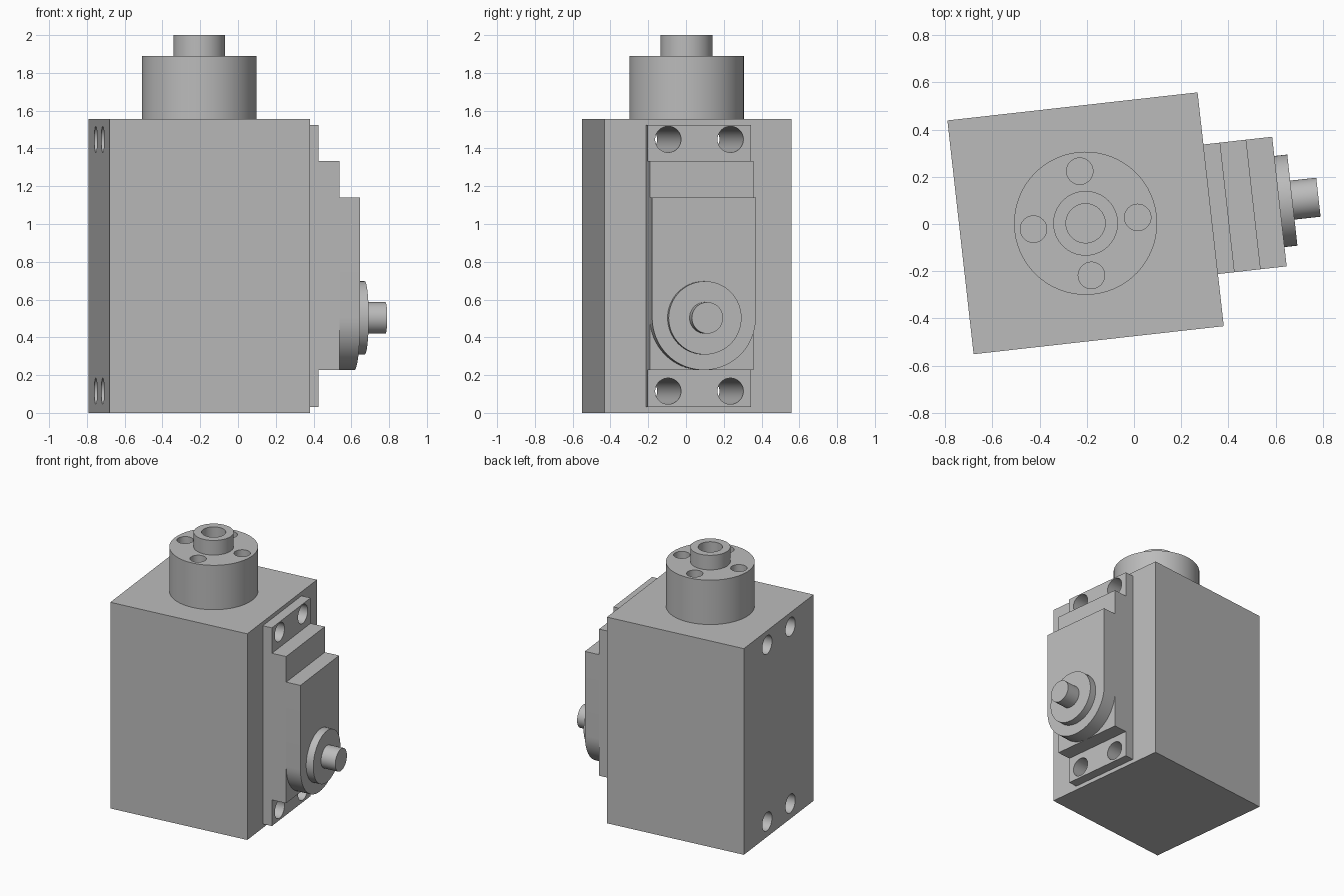
import bpy, bmesh, math
from mathutils import Matrix, Vector

cube = bpy.data.objects.get("Cube")
if cube:
    bpy.data.objects.remove(cube, do_unlink=True)

# One plain grey for the whole casting
grey = bpy.data.materials.new("machined grey")
grey.use_nodes = True
colour = (0.5, 0.5, 0.5, 1)
grey.diffuse_color = colour
grey.node_tree.nodes["Principled BSDF"].inputs["Base Color"].default_value = colour

# The whole unit stands slightly turned about the vertical
FRAME = Matrix.Translation((-0.205, 0.003, 0)) @ Matrix.Rotation(math.radians(6.4), 4, "Z")
ALONG_X = Matrix(((0, 0, 1, 0), (1, 0, 0, 0), (0, 1, 0, 0), (0, 0, 0, 1)))
UPRIGHT = Matrix.Identity(4)


def prism(name, outline, start, end, axes=UPRIGHT):
    """Extrude an outline from start to end along the third axis."""
    bm = bmesh.new()
    face = bm.faces.new([bm.verts.new((u, v, start)) for u, v in outline])
    moved = bmesh.ops.extrude_face_region(bm, geom=[face])["geom"]
    bmesh.ops.translate(bm, vec=Vector((0, 0, end - start)),
                        verts=[g for g in moved if isinstance(g, bmesh.types.BMVert)])
    bmesh.ops.transform(bm, matrix=FRAME @ axes, verts=bm.verts)
    bmesh.ops.recalc_face_normals(bm, faces=bm.faces)
    mesh = bpy.data.meshes.new(name)
    bm.to_mesh(mesh)
    bm.free()
    mesh.materials.append(grey)
    obj = bpy.data.objects.new(name, mesh)
    bpy.context.collection.objects.link(obj)
    return obj


def rect(u0, u1, v0, v1):
    return [(u0, v0), (u1, v0), (u1, v1), (u0, v1)]


def arc(u, v, r, first=0, last=360, steps=64):
    angles = [math.radians(first + (last - first) * i / steps) for i in range(steps + 1)]
    return [(u + r * math.cos(a), v + r * math.sin(a)) for a in angles]


def circle(u, v, r):
    return arc(u, v, r)[:-1]


def drill(parts, cutters):
    """Cut every cutter out of every part, then discard the cutters."""
    for part in parts:
        for cutter in cutters:
            cutter.hide_render = True
            mod = part.modifiers.new("drill", "BOOLEAN")
            mod.operation, mod.solver, mod.object = "DIFFERENCE", "EXACT", cutter
        bpy.context.view_layer.update()
        result = part.evaluated_get(bpy.context.evaluated_depsgraph_get())
        mesh = bpy.data.meshes.new_from_object(result)
        part.modifiers.clear()
        part.data = mesh
    for cutter in cutters:
        bpy.data.objects.remove(cutter, do_unlink=True)


# Main block and stepped side cover
half, axle_z = 0.276, 0.503
body = prism("body_block", rect(-0.533, 0.533, -0.498, 0.498), 0, 1.555)
plate = prism("mounting_plate", rect(-half, half, 0.03, 1.525), 0.533, 0.604, ALONG_X)
step = prism("cover_step", rect(-half, half, 0.227, 1.333), 0.604, 0.715, ALONG_X)
rounded = arc(0, axle_z, half, 180, 360, 32) + [(half, 1.14), (-half, 1.14)]
cover = prism("rounded_cover", rounded, 0.715, 0.826, ALONG_X)

# Side shaft
hub = prism("shaft_hub", circle(0, axle_z, 0.194), 0.826, 0.881, ALONG_X)
shaft = prism("side_shaft", circle(0, axle_z, 0.083), 0.881, 0.992, ALONG_X)

# Top flange
collar = prism("top_collar", circle(0, 0, 0.303), 1.555, 1.89)
boss = prism("top_boss", circle(0, 0, 0.137), 1.89, 2.0)

# Four bolt holes right through the block
drill([body, plate], [prism("bolt_cutter", circle(y, z, 0.069), -0.7, 0.7, ALONG_X)
                      for y in (-0.166, 0.166) for z in (0.115, 1.448)])

# Bore and four screw holes in the flange
drill([collar, boss], [prism("bore_cutter", circle(0, 0, 0.083), 1.7, 2.1)])
drill([collar], [prism("screw_cutter", circle(x, y, 0.056), 1.67, 2.1)
                 for x, y in ((0.222, 0), (-0.222, 0), (0, 0.222), (0, -0.222))])

# Smooth the round walls, keep the machined edges sharp
for part in (body, plate, step, cover, hub, shaft, collar, boss):
    bpy.ops.object.select_all(action="DESELECT")
    part.select_set(True)
    bpy.context.view_layer.objects.active = part
    bpy.ops.object.shade_smooth_by_angle(angle=math.radians(30))
